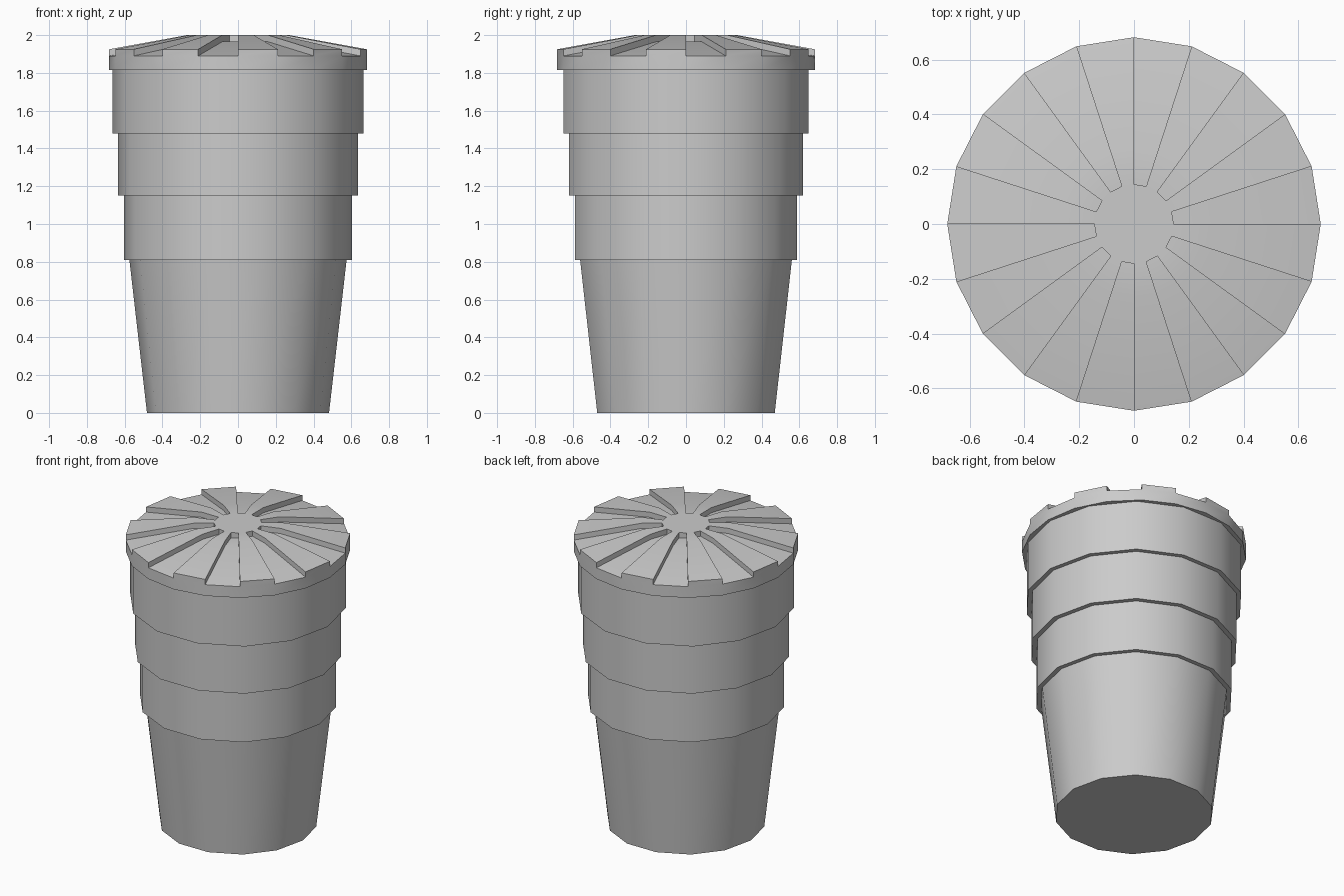
import bpy, bmesh, math

cube = bpy.data.objects.get("Cube")
if cube:
    bpy.data.objects.remove(cube, do_unlink=True)

grey = bpy.data.materials.new("plain grey")
grey.use_nodes = True
colour = (0.6, 0.6, 0.6, 1)
grey.diffuse_color = colour
grey.node_tree.nodes["Principled BSDF"].inputs["Base Color"].default_value = colour


def ring_points(radius, z, sides):
    return [(radius * math.cos(math.tau * i / sides),
             radius * math.sin(math.tau * i / sides), z) for i in range(sides)]


def finish(name, bm):
    bmesh.ops.remove_doubles(bm, verts=bm.verts[:], dist=0.0005)
    bmesh.ops.recalc_face_normals(bm, faces=bm.faces[:])
    mesh = bpy.data.meshes.new(name)
    bm.to_mesh(mesh)
    bm.free()
    mesh.materials.append(grey)
    obj = bpy.data.objects.new(name, mesh)
    bpy.context.collection.objects.link(obj)
    bpy.ops.object.select_all(action='DESELECT')
    obj.select_set(True)
    bpy.context.view_layer.objects.active = obj
    bpy.ops.object.shade_smooth_by_angle(angle=math.radians(30))
    return obj


def lathe(name, profile, sides):
    bm = bmesh.new()
    rings = [[bm.verts.new(p) for p in ring_points(r, z, sides)] for r, z in profile]
    for low, high in zip(rings, rings[1:]):
        for i in range(sides):
            j = (i + 1) % sides
            bm.faces.new((low[i], low[j], high[j], high[i]))
    bm.faces.new(rings[0])
    bm.faces.new(rings[-1])
    return finish(name, bm)


# Tapered cup with three stepped bands
profile = [(0.482, 0), (0.575, 0.81)]
for radius, bottom, top in [(0.604, 0.81, 1.15), (0.635, 1.15, 1.48), (0.664, 1.48, 1.815)]:
    profile += [(radius, bottom), (radius, top)]
lathe("stepped_cup_body", profile, 14)

# Lid with alternating raised and sunken wedges
SIDES = 20
STEP = 0.035
RIM, HUB = 0.682, 0.145
bm = bmesh.new()


def face(*points):
    bm.faces.new([bm.verts.new(p) for p in points])


outer_top = ring_points(RIM, 1.925, SIDES)
bend = ring_points(0.27, 2.0, SIDES)
hub = ring_points(HUB, 2.0, SIDES)
base = ring_points(RIM, 1.815, SIDES)


def sunk(p):
    return (p[0], p[1], p[2] - STEP)


face(*base)
face(*hub)
for i in range(SIDES):
    j = (i + 1) % SIDES
    raised = i % 2 == 1
    level = (lambda p: p) if raised else sunk
    # Rim side and sloped wedge top
    face(base[i], base[j], sunk(outer_top[j]), sunk(outer_top[i]))
    face(level(outer_top[i]), level(outer_top[j]), level(bend[j]), level(bend[i]))
    face(level(bend[i]), level(bend[j]), level(hub[j]), level(hub[i]))
    # Front of a raised wedge, or inner end of a groove
    edge = outer_top if raised else hub
    face(sunk(edge[i]), sunk(edge[j]), edge[j], edge[i])
    # Groove wall
    for a, b in ((outer_top, bend), (bend, hub)):
        face(sunk(a[i]), a[i], b[i], sunk(b[i]))
finish("ridged_lid", bm)
